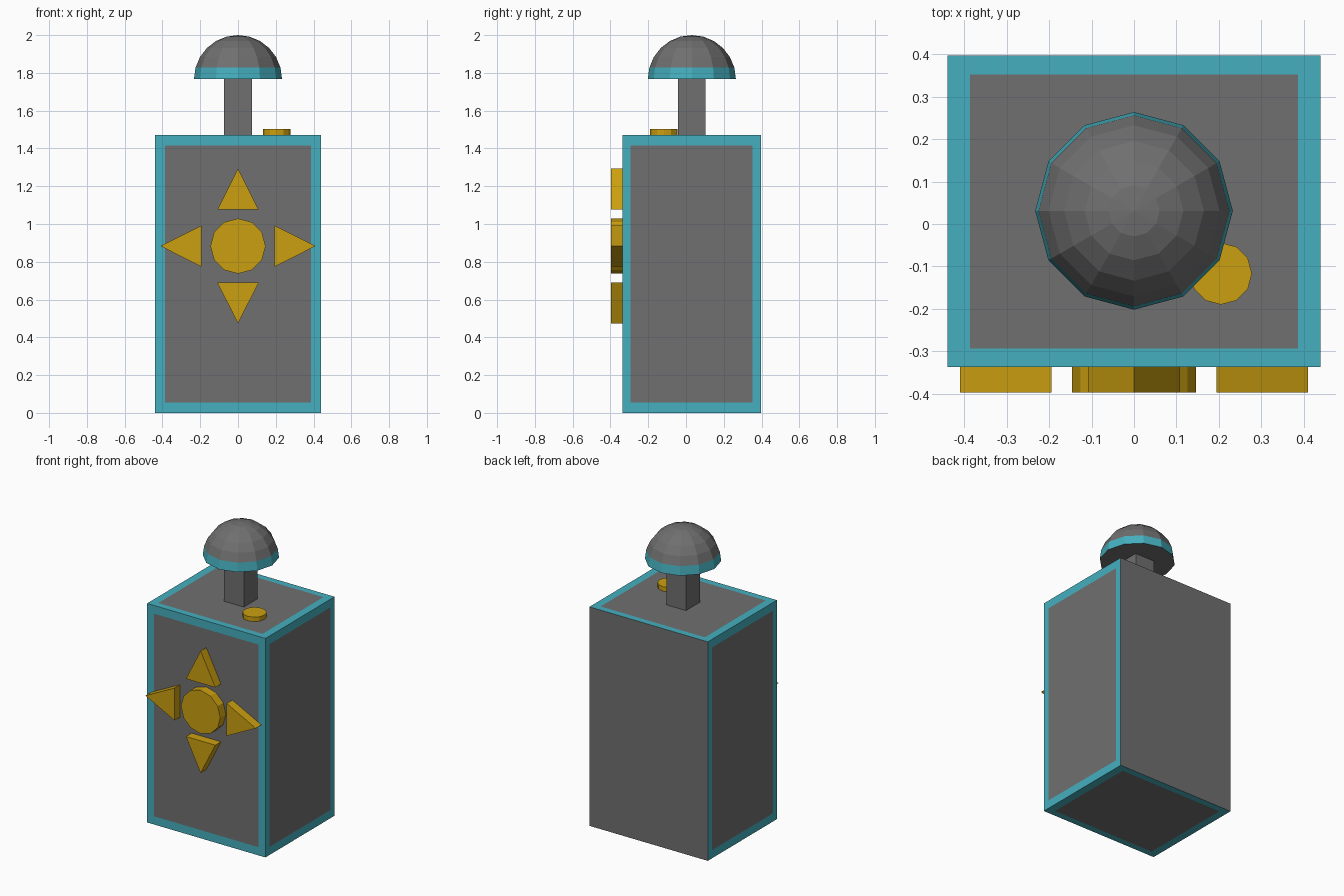
import bpy, bmesh
from math import pi, cos, sin
from mathutils import Matrix, Vector

if "Cube" in bpy.data.objects:
    bpy.data.objects.remove(bpy.data.objects["Cube"])


def material(name, rgb):
    m = bpy.data.materials.new(name)
    m.diffuse_color = (*rgb, 1)
    m.use_nodes = True
    m.node_tree.nodes["Principled BSDF"].inputs["Base Color"].default_value = m.diffuse_color
    return m


GREY = material("grey", (0.16, 0.16, 0.16))
TEAL = material("teal", (0.06, 0.43, 0.52))
GOLD = material("gold", (0.60, 0.35, 0.005))


def finish(name, bm, *mats):
    bmesh.ops.recalc_face_normals(bm, faces=bm.faces)
    me = bpy.data.meshes.new(name)
    bm.to_mesh(me)
    bm.free()
    for m in mats:
        me.materials.append(m)
    ob = bpy.data.objects.new(name, me)
    bpy.context.collection.objects.link(ob)
    return ob


def prism(name, outline, offset, mat):
    """Extrude a flat outline of 3D points along offset."""
    bm = bmesh.new()
    face = bm.faces.new([bm.verts.new(p) for p in outline])
    ext = bmesh.ops.extrude_face_region(bm, geom=[face], use_keep_orig=True)
    moved = [v for v in ext["geom"] if isinstance(v, bmesh.types.BMVert)]
    bmesh.ops.translate(bm, verts=moved, vec=offset)
    return finish(name, bm, mat)


# Body: box with teal frames inset on every face except the back
X, Y0, Y1, TOP = 0.44, -0.337, 0.397, 1.472
bm = bmesh.new()
bmesh.ops.create_cube(bm, size=1)
bmesh.ops.scale(bm, verts=bm.verts, vec=(1, 1, 1.6))
bm.normal_update()
framed = [f for f in bm.faces if f.normal.y < 0.5]
rims = bmesh.ops.inset_individual(bm, faces=framed, thickness=0.06, use_even_offset=True)
for f in rims["faces"]:
    f.material_index = 1
bmesh.ops.scale(bm, verts=bm.verts, vec=(2 * X, Y1 - Y0, TOP / 1.6))
bmesh.ops.translate(bm, verts=bm.verts, vec=(0, (Y0 + Y1) / 2, TOP / 2))
finish("body", bm, GREY, TEAL)

# Stick: square stem
CY = 0.031
s = 0.073
prism("stick_stem", [(a * s, CY + b * s, TOP) for a, b in ((-1, -1), (1, -1), (1, 1), (-1, 1))],
      (0, 0, 0.31), GREY)

# Stick knob: lower half cut from a 12-sided sphere, lowest band teal
R, KZ = 0.233, 1.767
bm = bmesh.new()
bmesh.ops.create_uvsphere(bm, u_segments=12, v_segments=12, radius=R)
bmesh.ops.delete(bm, geom=[v for v in bm.verts if v.co.z < -0.01], context="VERTS")
for f in bm.faces:
    f.material_index = int(f.calc_center_median().z < R * sin(pi / 12))
bmesh.ops.holes_fill(bm, edges=[e for e in bm.edges if e.is_boundary])
for f in bm.faces:
    if f.calc_center_median().z < 0.005:
        f.material_index = 0
bmesh.ops.translate(bm, verts=bm.verts, vec=(0, CY, KZ))
finish("stick_knob", bm, GREY, TEAL)

# Front pad: round centre button and four arrow buttons
PZ = 0.883
DEPTH = (0, -0.397 - Y0, 0)
ring = [(cos(i * pi / 6), sin(i * pi / 6)) for i in range(12)]
prism("centre_button", [(0.146 * c, Y0, PZ + 0.146 * d) for c, d in ring], DEPTH, GOLD)
for i, side in enumerate(("up", "left", "down", "right")):
    turn = Matrix.Rotation(-i * pi / 2, 3, "Y")
    pts = [turn @ Vector(p) + Vector((0, Y0, PZ))
           for p in ((0, 0, 0.41), (-0.109, 0, 0.194), (0.109, 0, 0.194))]
    prism("arrow_button_" + side, pts, DEPTH, GOLD)

# Small round button on the top
prism("top_button", [(0.205 + 0.073 * c, -0.117 + 0.073 * d, TOP) for c, d in ring],
      (0, 0, 0.03), GOLD)
